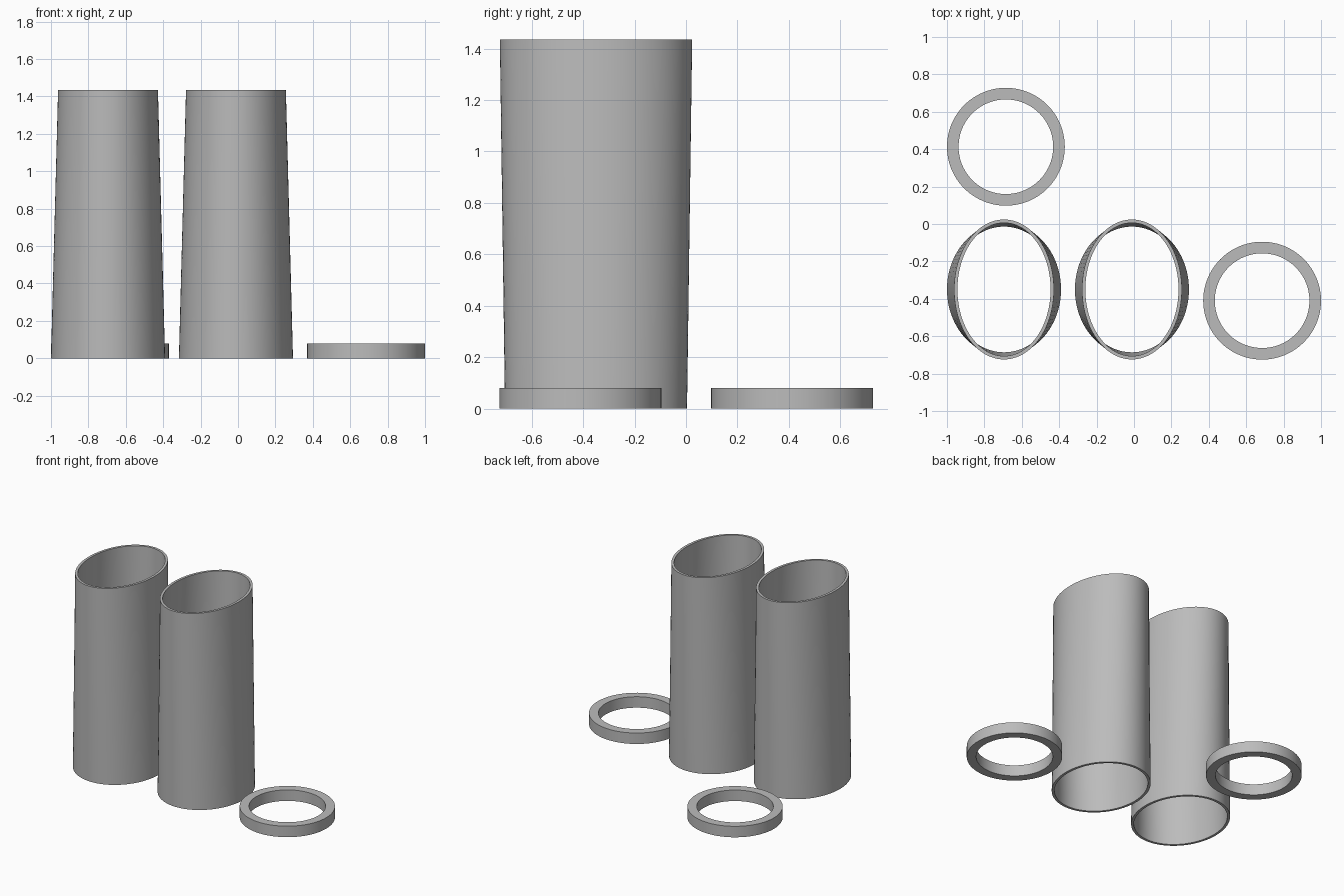
import bpy, bmesh, math

if "Cube" in bpy.data.objects:
    bpy.data.objects.remove(bpy.data.objects["Cube"])

SEGMENTS = 96

# One flat grey for every part
grey = bpy.data.materials.new("plain grey")
grey.diffuse_color = (0.5, 0.5, 0.5, 1)
grey.use_nodes = True
grey.node_tree.nodes["Principled BSDF"].inputs["Base Color"].default_value = grey.diffuse_color


def hollow_part(name, centre, height, bottom, top, wall):
    """Open tube: bottom and top are outer (x, y) radii."""
    loops = [(bottom, 0, 0), (top, 0, height), (top, wall, height), (bottom, wall, 0)]
    bm = bmesh.new()
    rings = []
    for (rx, ry), inset, z in loops:
        rings.append([bm.verts.new(((rx - inset) * math.cos(a), (ry - inset) * math.sin(a), z))
                      for a in (2 * math.pi * i / SEGMENTS for i in range(SEGMENTS))])
    for k in range(4):
        a, b = rings[k], rings[(k + 1) % 4]
        for i in range(SEGMENTS):
            j = (i + 1) % SEGMENTS
            bm.faces.new((a[i], a[j], b[j], b[i]))
    bmesh.ops.recalc_face_normals(bm, faces=bm.faces)
    mesh = bpy.data.meshes.new(name)
    bm.to_mesh(mesh)
    bm.free()
    mesh.materials.append(grey)
    obj = bpy.data.objects.new(name, mesh)
    obj.location = (*centre, 0)
    bpy.context.collection.objects.link(obj)
    bpy.ops.object.select_all(action='DESELECT')
    obj.select_set(True)
    bpy.context.view_layer.objects.active = obj
    bpy.ops.object.shade_smooth_by_angle(angle=math.radians(30))


# Tall sleeves, changing from a rounder base to a narrower oval top
for name, x in (("left_sleeve", -0.695), ("right_sleeve", -0.011)):
    hollow_part(name, (x, -0.35), 1.435, (0.305, 0.354), (0.267, 0.374), 0.018)

# Flat round collars
for name, x, y in (("back_collar", -0.685, 0.413), ("right_collar", 0.685, -0.41)):
    hollow_part(name, (x, y), 0.08, (0.315, 0.315), (0.315, 0.315), 0.062)
